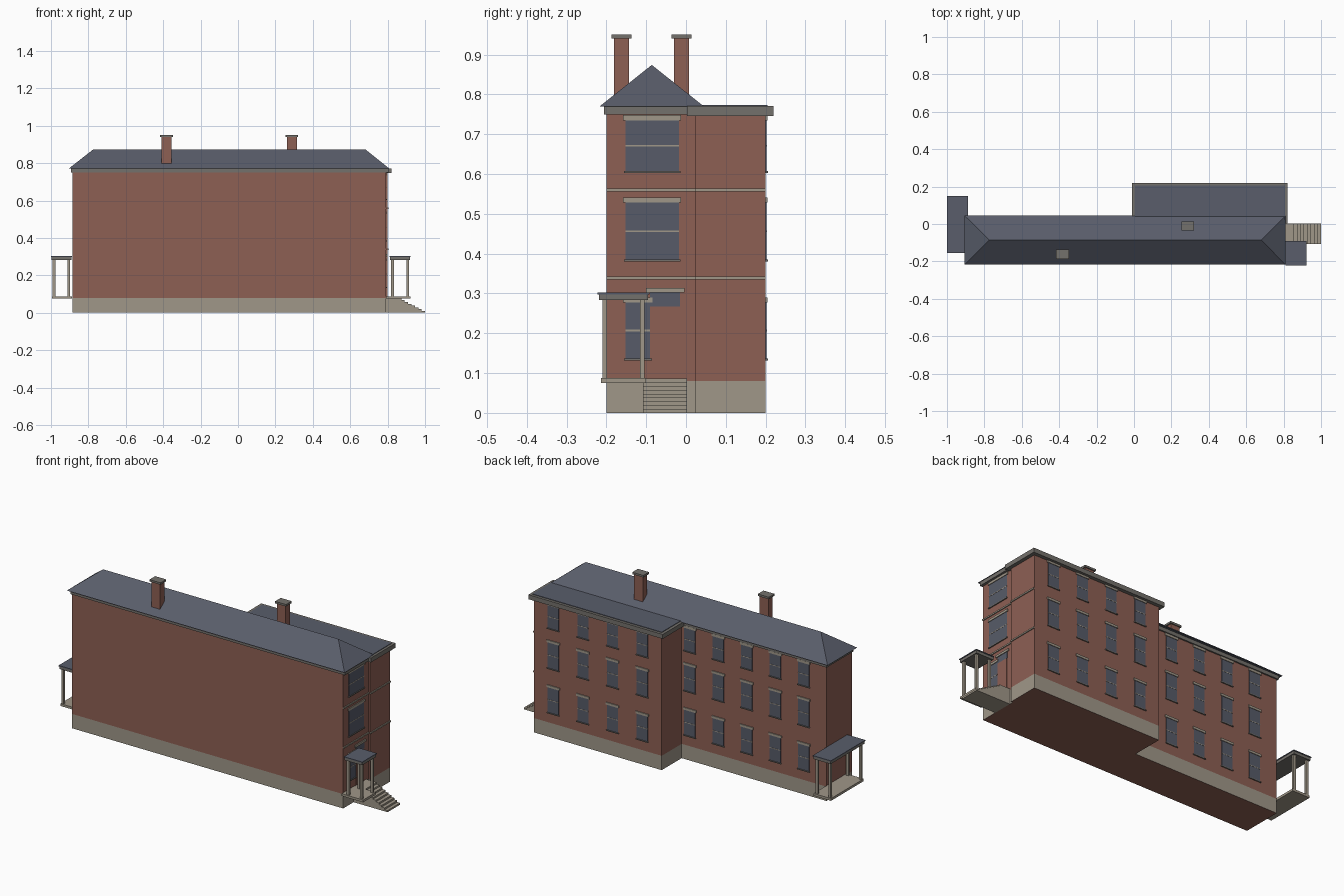
import bpy
import bmesh

old = bpy.data.objects.get("Cube")
if old:
    bpy.data.objects.remove(old)


def material(name, r, g, b):
    m = bpy.data.materials.new(name)
    m.use_nodes = True
    m.diffuse_color = (r, g, b, 1)
    node = next(n for n in m.node_tree.nodes if n.type == 'BSDF_PRINCIPLED')
    node.inputs["Base Color"].default_value = (r, g, b, 1)
    node.inputs["Roughness"].default_value = 0.9
    return m


brick = material("brick red", 0.27, 0.115, 0.088)
stone = material("pale stone", 0.35, 0.31, 0.25)
trim = material("grey trim", 0.175, 0.165, 0.15)
slate = material("blue slate", 0.10, 0.11, 0.145)
glass = material("window glass", 0.095, 0.105, 0.14)


def finish(name, bm, *mats):
    bmesh.ops.recalc_face_normals(bm, faces=bm.faces)
    mesh = bpy.data.meshes.new(name)
    bm.to_mesh(mesh)
    bm.free()
    for m in mats:
        mesh.materials.append(m)
    obj = bpy.data.objects.new(name, mesh)
    bpy.context.collection.objects.link(obj)
    return obj


def boxes(name, mat, spans):
    """One object made of boxes given as x0, x1, y0, y1, z0, z1."""
    bm = bmesh.new()
    for x0, x1, y0, y1, z0, z1 in spans:
        for v in bmesh.ops.create_cube(bm, size=1)["verts"]:
            v.co = (x1 if v.co.x > 0 else x0,
                    y1 if v.co.y > 0 else y0,
                    z1 if v.co.z > 0 else z0)
    return finish(name, bm, mat)


def prism(bm, loop, z0, z1):
    """Closed-sided extrusion; returns its side faces, bottom and top."""
    low = [bm.verts.new((x, y, z0)) for x, y in loop]
    high = [bm.verts.new((x, y, z1)) for x, y in loop]
    n = len(loop)
    sides = [bm.faces.new((low[i], low[(i + 1) % n], high[(i + 1) % n], high[i]))
             for i in range(n)]
    return sides, bm.faces.new(low), bm.faces.new(high)


# Walls: main block and rear wing, stone base below the brick
W0, W1, FRONT, MID, BACK = -0.885, 0.79, -0.2, 0.024, 0.2
V0, V1 = 0.01, 0.8
BASE, EAVE = 0.08, 0.765
plan = [(W0, FRONT), (W1, FRONT), (W1, MID), (V1, MID),
        (V1, BACK), (V0, BACK), (V0, MID), (W0, MID)]
bm = bmesh.new()
sides, bottom, top = prism(bm, plan, 0, BASE)
for f in sides:
    f.material_index = 1
bm.faces.remove(top)
sides, bottom, top = prism(bm, plan, BASE, EAVE)
bm.faces.remove(bottom)
bmesh.ops.remove_doubles(bm, verts=bm.verts, dist=0.0001)
finish("walls", bm, brick, stone)

# Main hipped roof
bm = bmesh.new()
eave = [(-0.906, -0.217), (0.81, -0.217), (0.81, 0.045), (-0.906, 0.045)]
a, b, c, d = [bm.verts.new((x, y, 0.77)) for x, y in eave]
p, q = [bm.verts.new((x, -0.086, 0.874)) for x in (-0.773, 0.68)]
for loop in ((a, b, q, p), (b, c, q), (c, d, p, q), (d, a, p), (d, c, b, a)):
    bm.faces.new(loop)
finish("main_roof", bm, slate)

# Cornices and flat wing roof
boxes("main_cornice", trim, [(W0 - 0.007, W1 + 0.015, FRONT - 0.006, MID + 0.008, 0.75, 0.77)])
boxes("wing_cornice", trim, [(V0 - 0.02, V1 + 0.02, MID - 0.022, BACK + 0.02, 0.746, 0.771)])
boxes("wing_roof", slate, [(V0 - 0.004, V1 + 0.006, MID, BACK + 0.005, 0.765, 0.774)])

# Stone belts on the end wall
belts = []
for z in (0.335, 0.556):
    belts += [(W1, W1 + 0.005, FRONT, MID, z, z + 0.008),
              (V1, V1 + 0.005, MID, BACK, z, z + 0.008)]
boxes("belt_courses", stone, belts)

# Windows: panes, sash rails, sills and lintels gathered by part
panes, rails, lintels, sills = [], [], [], []


def on_back(wall):
    return lambda u0, u1, depth, z0, z1: (u0, u1, wall, wall + depth, z0, z1)


def on_end(wall):
    return lambda u0, u1, depth, z0, z1: (wall, wall + depth, u0, u1, z0, z1)


def window(place, u, half, z0, z1):
    mid = (z0 + z1) / 2
    panes.append(place(u - half, u + half, 0.002, z0, z1))
    rails.append(place(u - half, u + half, 0.003, mid - 0.002, mid + 0.002))
    lintels.append(place(u - half - 0.006, u + half + 0.006, 0.005, z1, z1 + 0.013))
    sills.append(place(u - half - 0.004, u + half + 0.004, 0.006, z0 - 0.005, z0))


storeys = [(0.137, 0.277), (0.385, 0.528), (0.608, 0.735)]
for z0, z1 in storeys:
    for i in range(4):
        window(on_back(BACK), 0.13 + i * 0.183, 0.034, z0, z1)
    for i in range(5):
        window(on_back(MID), -0.745 + i * 0.176, 0.034, z0, z1)
end = on_end(W1)
for z0, z1 in storeys[1:]:
    window(end, -0.085, 0.067, z0, z1)
window(end, -0.121, 0.031, *storeys[0])

# End door with its transom
panes.append(end(-0.09, -0.015, 0.002, 0.267, 0.302))
lintels.append(end(-0.1, -0.004, 0.006, 0.302, 0.314))
boxes("end_door", brick, [end(-0.085, -0.02, 0.002, BASE, 0.267)])
boxes("window_panes", glass, panes)
boxes("window_rails", stone, rails)
boxes("window_lintels", stone, lintels)
boxes("window_sills", trim, sills)

# Chimneys with caps
for name, x, y in (("left", 0.288, -0.011), ("right", -0.382, -0.162)):
    boxes(name + "_chimney", brick, [(x - 0.027, x + 0.027, y - 0.019, y + 0.019, 0.78, 0.94)])
    boxes(name + "_chimney_cap", trim, [(x - 0.034, x + 0.034, y - 0.025, y + 0.025, 0.94, 0.951)])


# Porches: floor, four posts, fascia and flat roof
def porch(name, x0, x1, y0, y1):
    boxes(name + "_floor", stone, [(x0 + 0.005, x1, y0 + 0.008, y1 - 0.008, 0.075, 0.088)])
    boxes(name + "_posts", stone,
          [(x - 0.007, x + 0.007, y - 0.006, y + 0.006, 0.088, 0.284)
           for x in (x0 + 0.016, x1 - 0.016) for y in (y0 + 0.018, y1 - 0.018)])
    boxes(name + "_fascia", trim, [(x0 + 0.003, x1 - 0.003, y0 + 0.003, y1 - 0.003, 0.283, 0.298)])
    boxes(name + "_roof", slate, [(x0, x1, y0, y1, 0.298, 0.303)])


porch("right_porch", -1.0, -0.888, -0.155, 0.15)
porch("left_porch", 0.81, 0.923, -0.222, -0.092)
boxes("left_porch_link", stone, [(W1, 0.82, -0.213, -0.1, 0.075, 0.088)])

# Landing and solid steps down from the end door
count = 8
spans = [(W1, 0.855, -0.108, 0.003, 0, 0.086)]
run = (1.0 - 0.855) / count
for i in range(count):
    x = 0.855 + i * run
    spans.append((x, x + run, -0.108, 0.003, 0, 0.086 * (count - i) / (count + 1)))
boxes("entrance_steps", stone, spans)
